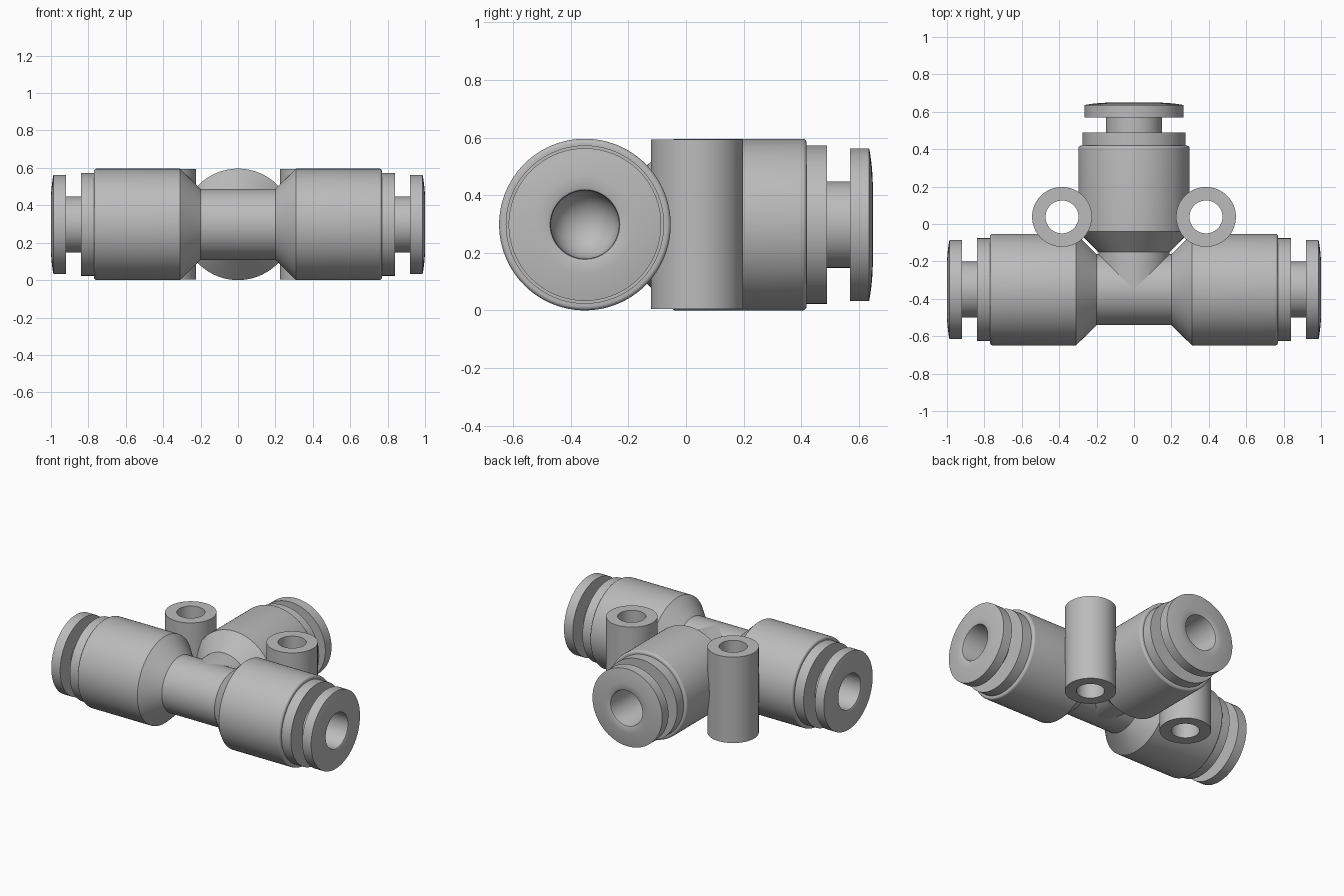
import bpy, bmesh, math
from mathutils import Matrix, Vector

cube = bpy.data.objects.get("Cube")
if cube:
    bpy.data.objects.remove(cube, do_unlink=True)

AXIS_Y, AXIS_Z = -0.351, 0.298
R = 0.298        # outer radius of each socket
BORE = 0.118

grey = bpy.data.materials.new("light grey")
grey.use_nodes = True
colour = (0.5, 0.5, 0.5, 1)
grey.diffuse_color = colour
grey.node_tree.nodes["Principled BSDF"].inputs["Base Color"].default_value = colour


def lathe(name, profile, matrix, closed=False, steps=96):
    """Revolve (distance, radius) points about local X and place the result."""
    bm = bmesh.new()
    verts = [bm.verts.new((d, 0, r)) for d, r in profile]
    pairs = list(zip(verts, verts[1:]))
    if closed:
        pairs.append((verts[-1], verts[0]))
    edges = [bm.edges.new(p) for p in pairs]
    bmesh.ops.spin(bm, geom=verts + edges, cent=(0, 0, 0), axis=(1, 0, 0),
                   angle=math.tau, steps=steps, use_merge=True)
    bmesh.ops.remove_doubles(bm, verts=bm.verts, dist=1e-5)
    bmesh.ops.recalc_face_normals(bm, faces=bm.faces)
    mesh = bpy.data.meshes.new(name)
    bm.to_mesh(mesh)
    bm.free()
    mesh.shade_smooth()
    mesh.set_sharp_from_angle(angle=math.radians(30))
    mesh.materials.append(grey)
    obj = bpy.data.objects.new(name, mesh)
    obj.matrix_world = matrix
    bpy.context.collection.objects.link(obj)
    return obj


# Socket body: narrow neck, conical shoulder, wide barrel with a rounded rim
fillet = [(0.755 + 0.015 * math.sin(a), R - 0.015 + 0.015 * math.cos(a))
          for a in (math.radians(t) for t in range(0, 91, 15))]
body = [(0, 0.19), (0.2, 0.19), (0.31, R)] + fillet + [(0.77, 0.2)]

collar = [(0.76, 0.275), (0.84, 0.275), (0.84, 0.13)]

# Release button: stem, slightly domed flange, blind bore with a round bottom
dome = [(0.987 + 0.013 * (1 - ((r - 0.13) / 0.135) ** 2), r)
        for r in (0.265, 0.24, 0.21, 0.17, 0.13)]
bottom = [(0.55 - BORE * math.sin(a), BORE * math.cos(a))
          for a in (math.radians(t) for t in range(0, 91, 10))]
button = [(0.8, 0.15), (0.92, 0.15), (0.92, 0.265)] + dome
button += [(0.996, 0.121), (0.988, BORE)] + bottom

# Three identical arms of the tee
for side, angle in (("left", 0), ("right", 180), ("back", 90)):
    place = (Matrix.Translation(Vector((0, AXIS_Y, AXIS_Z)))
             @ Matrix.Rotation(math.radians(angle), 4, 'Z'))
    lathe(side + "_socket_body", body, place)
    lathe(side + "_collar", collar, place)
    lathe(side + "_release_button", button, place)

# Upright mounting tubes in the two inner corners
tube = [(0.004, 0.088), (0.004, 0.16), (0.594, 0.16), (0.594, 0.088)]
for side, sign in (("left", 1), ("right", -1)):
    place = (Matrix.Translation(Vector((sign * 0.385, 0.038, 0)))
             @ Matrix.Rotation(math.radians(-90), 4, 'Y'))
    lathe(side + "_mounting_tube", tube, place, closed=True, steps=64)
